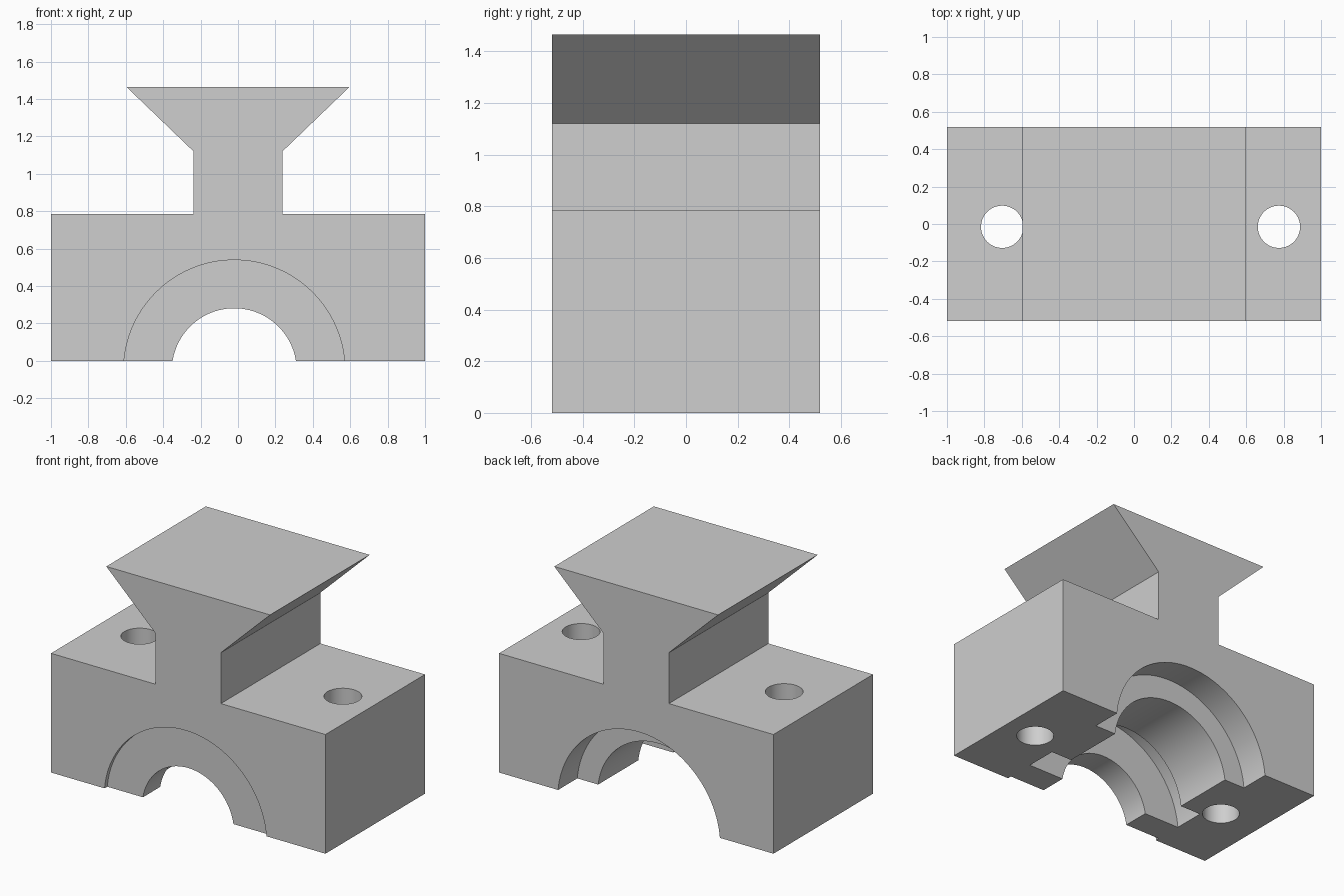
import bpy
import bmesh
import math

cube = bpy.data.objects.get("Cube")
if cube:
    bpy.data.objects.remove(cube, do_unlink=True)

HALF_DEPTH = 0.518
BORE_X, BORE_Z = -0.02, -0.053

grey = bpy.data.materials.new("light grey")
grey.use_nodes = True
colour = (0.62, 0.62, 0.62, 1)
grey.diffuse_color = colour
grey.node_tree.nodes["Principled BSDF"].inputs["Base Color"].default_value = colour


def make_object(name, bm):
    bmesh.ops.recalc_face_normals(bm, faces=bm.faces)
    mesh = bpy.data.meshes.new(name)
    bm.to_mesh(mesh)
    bm.free()
    mesh.materials.append(grey)
    obj = bpy.data.objects.new(name, mesh)
    bpy.context.collection.objects.link(obj)
    return obj


def extruded_profile(name, points, half_depth):
    bm = bmesh.new()
    face = bm.faces.new([bm.verts.new((x, -half_depth, z)) for x, z in points])
    new = bmesh.ops.extrude_face_region(bm, geom=[face])["geom"]
    verts = [g for g in new if isinstance(g, bmesh.types.BMVert)]
    bmesh.ops.translate(bm, verts=verts, vec=(0, 2 * half_depth, 0))
    return make_object(name, bm)


def stepped_bore(name, steps, sides):
    """Solid of revolution about the y axis; steps are (y, radius)."""
    bm = bmesh.new()
    rings = []
    for y, r in steps:
        angles = [math.tau * i / sides for i in range(sides)]
        rings.append([bm.verts.new((BORE_X + r * math.cos(a), y, BORE_Z + r * math.sin(a)))
                      for a in angles])
    for a, b in zip(rings, rings[1:]):
        for i in range(sides):
            j = (i + 1) % sides
            bm.faces.new((a[i], a[j], b[j], b[i]))
    bm.faces.new(rings[0])
    bm.faces.new(rings[-1])
    return make_object(name, bm)


def bolt_hole(name, x):
    bm = bmesh.new()
    bmesh.ops.create_cone(bm, cap_ends=True, segments=64, radius1=0.113,
                          radius2=0.113, depth=1.1)
    bmesh.ops.translate(bm, verts=bm.verts, vec=(x, -0.015, 0.4))
    return make_object(name, bm)


def cut(target, cutter):
    cutter.hide_render = True
    mod = target.modifiers.new("cut", "BOOLEAN")
    mod.operation = "DIFFERENCE"
    mod.solver = "EXACT"
    mod.object = cutter
    bpy.ops.object.modifier_apply(modifier=mod.name)
    bpy.data.objects.remove(cutter, do_unlink=True)


# Block with neck and dovetail head, mirrored from its right half
half = [(1, 0), (1, 0.785), (0.238, 0.785), (0.238, 1.12), (0.597, 1.465)]
outline = half + [(-x, z) for x, z in reversed(half)]
block = extruded_profile("dovetail_bearing_block", outline, HALF_DEPTH)
bpy.context.view_layer.objects.active = block
block.select_set(True)

# Stepped half bore: shallow front recess, lip, groove, seat, rear recess
WIDE, SEAT, LIP = 0.592, 0.441, 0.334
bands = [(-0.6, WIDE), (-0.49, LIP), (-0.31, WIDE), (-0.1, SEAT), (0.318, WIDE)]
ends = [y for y, r in bands[1:]] + [0.6]
steps = []
for (start, radius), end in zip(bands, ends):
    steps += [(start, radius), (end, radius)]
cut(block, stepped_bore("bore_cutter", steps, 128))

# Vertical bolt holes through the two shoulders
for x in (-0.705, 0.775):
    cut(block, bolt_hole("bolt_hole_cutter", x))

bpy.ops.object.select_all(action="DESELECT")
block.select_set(True)
bpy.context.view_layer.objects.active = block
bpy.ops.object.shade_smooth_by_angle(angle=math.radians(30))
